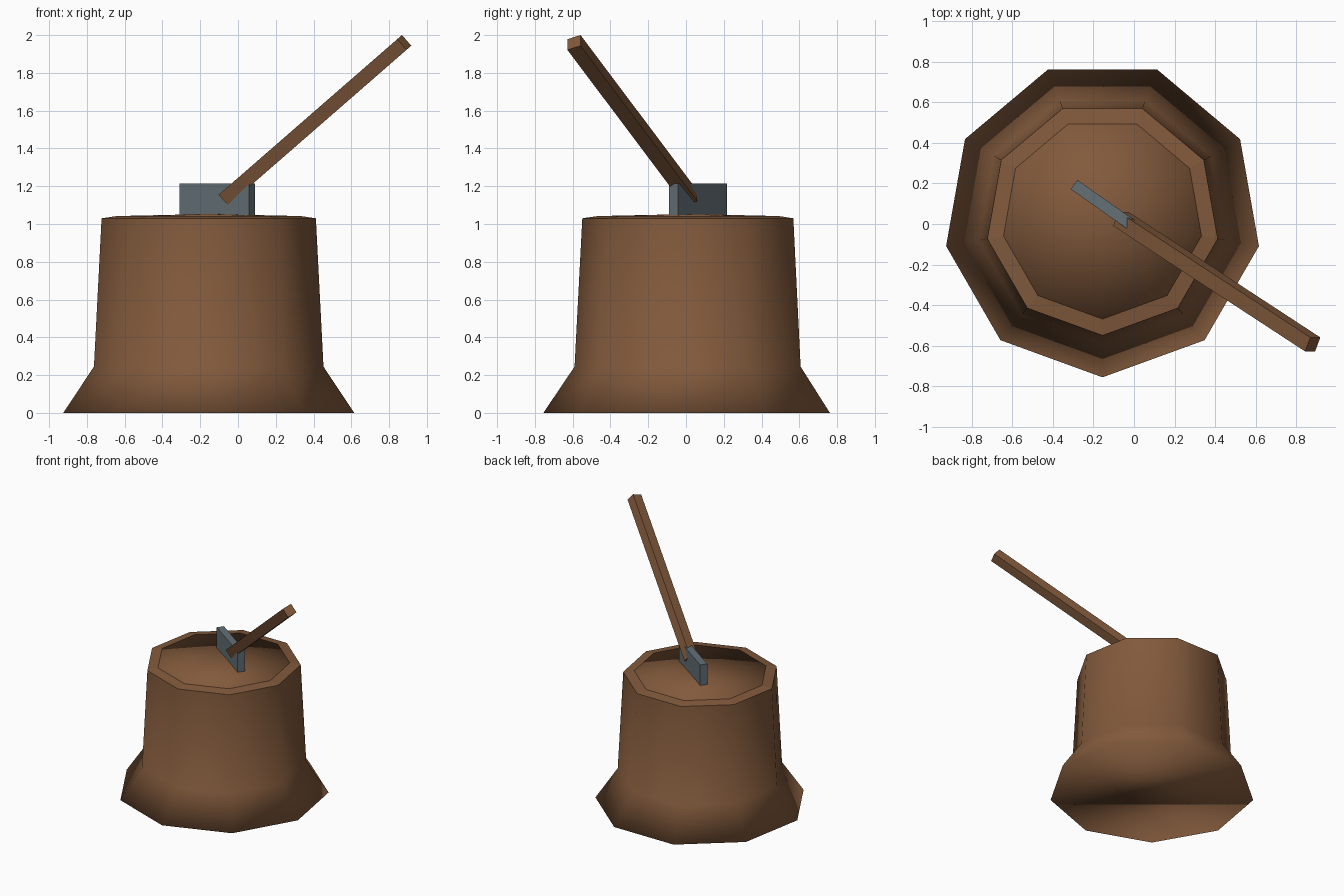
import bpy, bmesh, math
from mathutils import Matrix, Vector

if "Cube" in bpy.data.objects:
    bpy.data.objects.remove(bpy.data.objects["Cube"])

SIDES = 9
CENTRE = Vector((-0.155, 0.027, 0))


def material(name, rgb):
    m = bpy.data.materials.new(name)
    m.diffuse_color = (*rgb, 1)
    m.use_nodes = True
    m.node_tree.nodes["Principled BSDF"].inputs["Base Color"].default_value = m.diffuse_color
    return m


wood = material("brown wood", (0.223, 0.102, 0.045))
steel = material("grey steel", (0.127, 0.162, 0.181))


def finish(name, bm, mat, smooth=False):
    me = bpy.data.meshes.new(name)
    for f in bm.faces:
        f.smooth = smooth
    bm.to_mesh(me)
    bm.free()
    me.materials.append(mat)
    ob = bpy.data.objects.new(name, me)
    bpy.context.collection.objects.link(ob)
    return ob


def rings(name, profile, smooth, cap_bottom=False, peak=None):
    """Nine-sided surface through (radius, z) rings, listed upwards or inwards."""
    bm = bmesh.new()
    loops = []
    for r, z in profile:
        loop = []
        for k in range(SIDES):
            a = math.radians(-90 + 360 / SIDES * k)
            loop.append(bm.verts.new(CENTRE + Vector((r * math.cos(a), r * math.sin(a), z))))
        loops.append(loop)
    for lo, hi in zip(loops, loops[1:]):
        for k in range(SIDES):
            j = (k + 1) % SIDES
            bm.faces.new((lo[k], lo[j], hi[j], hi[k]))
    if cap_bottom:
        bm.faces.new(loops[0][::-1])
    if peak is not None:
        top = bm.verts.new(CENTRE + Vector((0, 0, peak)))
        for k in range(SIDES):
            bm.faces.new((loops[-1][k], loops[-1][(k + 1) % SIDES], top))
    return finish(name, bm, wood, smooth)


def box(name, centre, axes, size, mat):
    bm = bmesh.new()
    bmesh.ops.create_cube(bm, size=1)
    rot = Matrix(axes).transposed().to_4x4()
    bm.transform(Matrix.Translation(centre) @ rot @ Matrix.Diagonal((*size, 1)))
    bmesh.ops.recalc_face_normals(bm, faces=bm.faces)
    return finish(name, bm, mat)


# Stump: flared bark, flat bark rim and slightly domed core
rings("stump_bark", [(0.782, 0), (0.617, 0.245), (0.576, 1.03)], True, cap_bottom=True)
rings("bark_rim", [(0.576, 1.03), (0.495, 1.042)], False)
rings("stump_core", [(0.495, 0.9), (0.495, 1.042)], True, cap_bottom=True, peak=1.053)

# Axe head sunk into the core
along = Vector((0.37, -0.26, 0)).normalized()
up = Vector((0, 0, 1))
box("axe_head", (-0.11, 0.064, 1.115), (along, up.cross(along), up), (0.452, 0.056, 0.2), steel)

# Slanted square handle
start, end = Vector((-0.065, 0.025, 1.138)), Vector((0.88, -0.593, 1.961))
d = (end - start).normalized()
w = Vector((d.z, 0, -d.x)).normalized()
box("axe_handle", (start + end) / 2, (d, w, d.cross(w)), ((end - start).length, 0.075, 0.077), wood)
